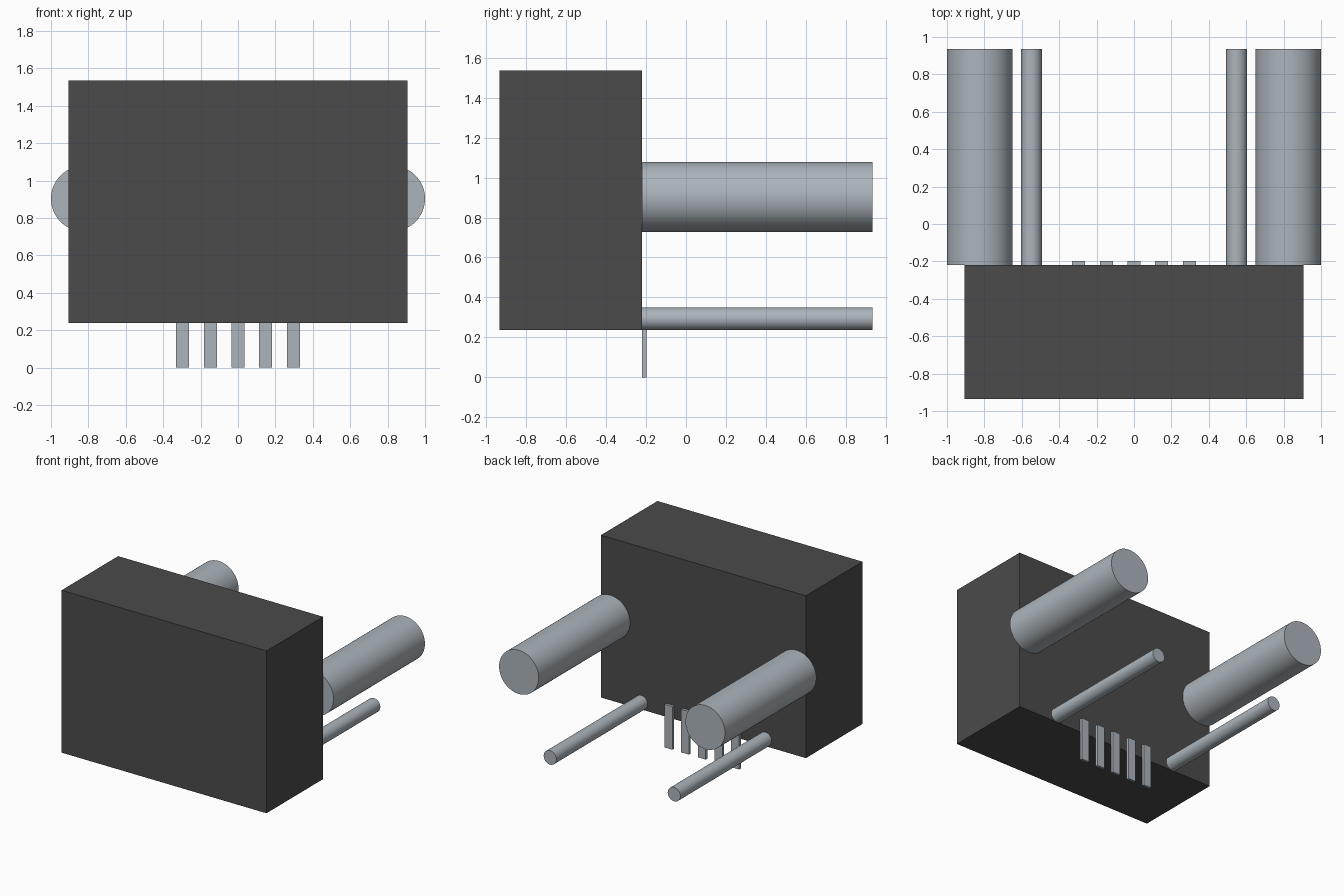
import bpy
import math

if "Cube" in bpy.data.objects:
    bpy.data.objects.remove(bpy.data.objects["Cube"])


def material(name, rgb):
    mat = bpy.data.materials.new(name)
    mat.use_nodes = True
    mat.diffuse_color = (*rgb, 1)
    mat.node_tree.nodes["Principled BSDF"].inputs["Base Color"].default_value = (*rgb, 1)
    return mat


charcoal = material("charcoal_plastic", (0.07, 0.07, 0.07))
steel = material("pale_steel", (0.41, 0.46, 0.5))


def box(name, low, high, mat):
    bpy.ops.mesh.primitive_cube_add(size=1, location=[(a + b) / 2 for a, b in zip(low, high)])
    obj = bpy.context.object
    obj.name = name
    obj.scale = [b - a for a, b in zip(low, high)]
    bpy.ops.object.transform_apply(location=False, rotation=False, scale=True)
    obj.data.materials.append(mat)


def rod(name, x, z, radius):
    # Round bar running from the back of the housing to the rear
    bpy.ops.mesh.primitive_cylinder_add(
        vertices=64, radius=radius, depth=REAR - BACK,
        location=(x, (REAR + BACK) / 2, z), rotation=(math.pi / 2, 0, 0))
    obj = bpy.context.object
    obj.name = name
    obj.data.materials.append(steel)
    bpy.ops.object.shade_smooth_by_angle(angle=math.radians(30))


FRONT, BACK, REAR = -0.935, -0.22, 0.935
BASE = 0.237

# Housing block
box("housing", (-0.907, FRONT, BASE), (0.907, BACK, 1.536), charcoal)

# Thick and thin rods on both sides
for side, sign in (("left", 1), ("right", -1)):
    rod(f"thick_rod_{side}", sign * 0.825, 0.903, 0.175)
    rod(f"thin_rod_{side}", sign * 0.549, BASE + 0.056, 0.056)

# Row of flat contact pins on the back face
for i in range(5):
    x = (i - 2) * 0.148
    box(f"contact_pin_{i + 1}", (x - 0.035, BACK, 0), (x + 0.035, BACK + 0.021, 0.345), steel)
